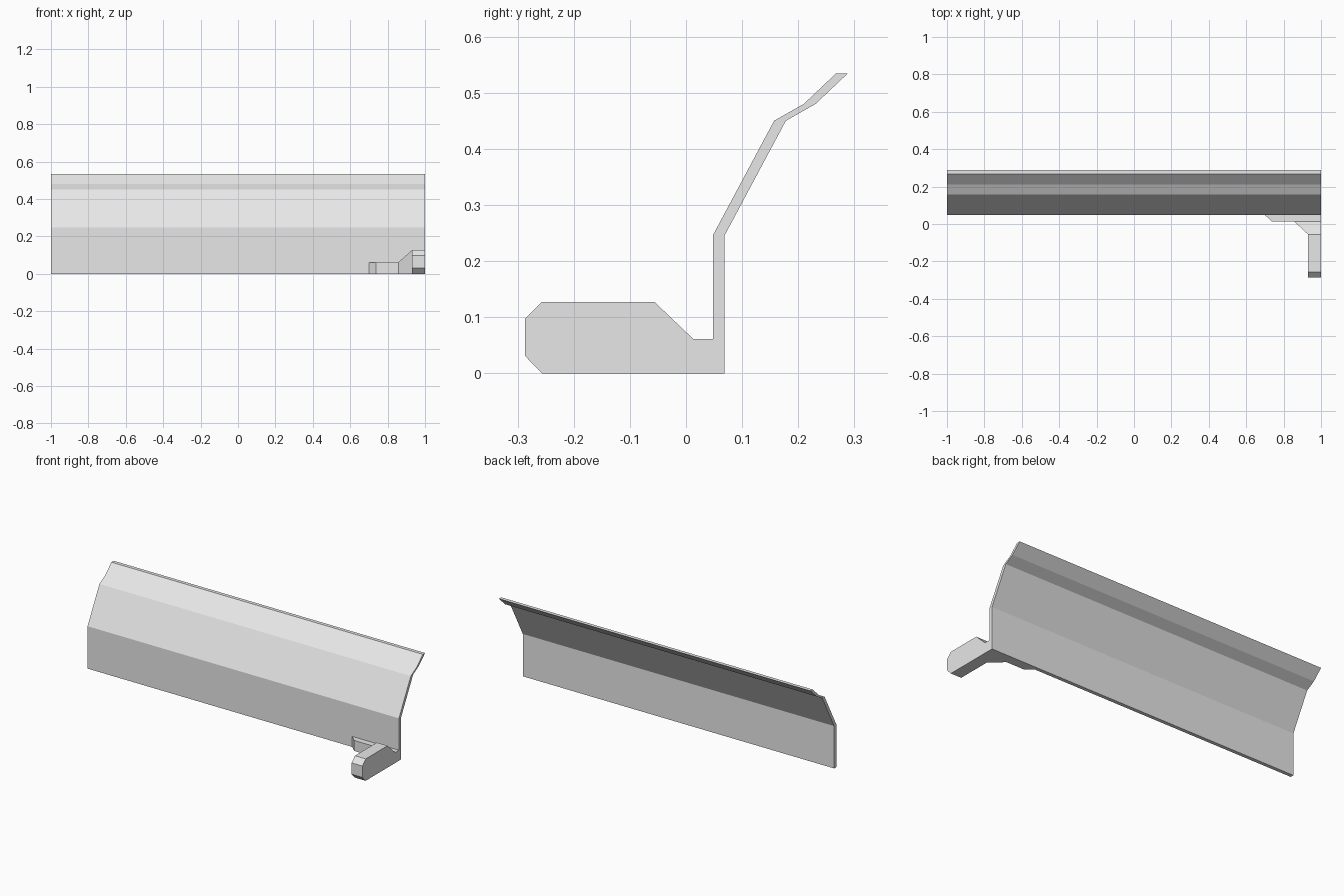
import bpy, bmesh
from mathutils import Vector

cube = bpy.data.objects.get("Cube")
if cube:
    bpy.data.objects.remove(cube, do_unlink=True)

grey = bpy.data.materials.new("light grey")
grey.use_nodes = True
grey.diffuse_color = (0.8, 0.8, 0.8, 1)
grey.node_tree.nodes["Principled BSDF"].inputs["Base Color"].default_value = (0.8, 0.8, 0.8, 1)


def prism(name, points, offset):
    """Extrude a closed flat outline along an offset."""
    bm = bmesh.new()
    face = bm.faces.new([bm.verts.new(p) for p in points])
    result = bmesh.ops.extrude_face_region(bm, geom=[face], use_keep_orig=True)
    verts = [g for g in result["geom"] if isinstance(g, bmesh.types.BMVert)]
    bmesh.ops.translate(bm, verts=verts, vec=Vector(offset))
    bmesh.ops.recalc_face_normals(bm, faces=bm.faces)
    mesh = bpy.data.meshes.new(name)
    bm.to_mesh(mesh)
    bm.free()
    mesh.materials.append(grey)
    obj = bpy.data.objects.new(name, mesh)
    bpy.context.collection.objects.link(obj)
    return obj


# Long folded panel: front line, then the same line set back by its thickness
fold = [(0.048, 0), (0.048, 0.246), (0.157, 0.45), (0.21, 0.48), (0.267, 0.534)]
outline = fold + [(y + 0.021, z) for y, z in reversed(fold)]
prism("panel", [(-1, y, z) for y, z in outline], (2, 0, 0))

# Foot bracket: side outline trimmed by its plan outline
side = [(-0.257, 0), (-0.287, 0.031), (-0.287, 0.097), (-0.257, 0.127),
        (-0.056, 0.127), (0.013, 0.061), (0.048, 0.061), (0.048, 0)]
foot = prism("foot_bracket", [(0.6, y, z) for y, z in side], (0.4, 0, 0))

plan = [(1.1, -0.4), (0.931, -0.4), (0.931, -0.056), (0.857, 0.013),
        (0.737, 0.013), (0.70, 0.048), (0.647, 0.098), (1.1, 0.098)]
cutter = prism("foot_plan_cutter", [(x, y, -0.1) for x, y in plan], (0, 0, 0.4))
cutter.hide_render = True

trim = foot.modifiers.new("plan trim", 'BOOLEAN')
trim.operation = 'INTERSECT'
trim.solver = 'EXACT'
trim.object = cutter
bpy.context.view_layer.objects.active = foot
bpy.ops.object.modifier_apply(modifier=trim.name)
bpy.data.objects.remove(cutter, do_unlink=True)
